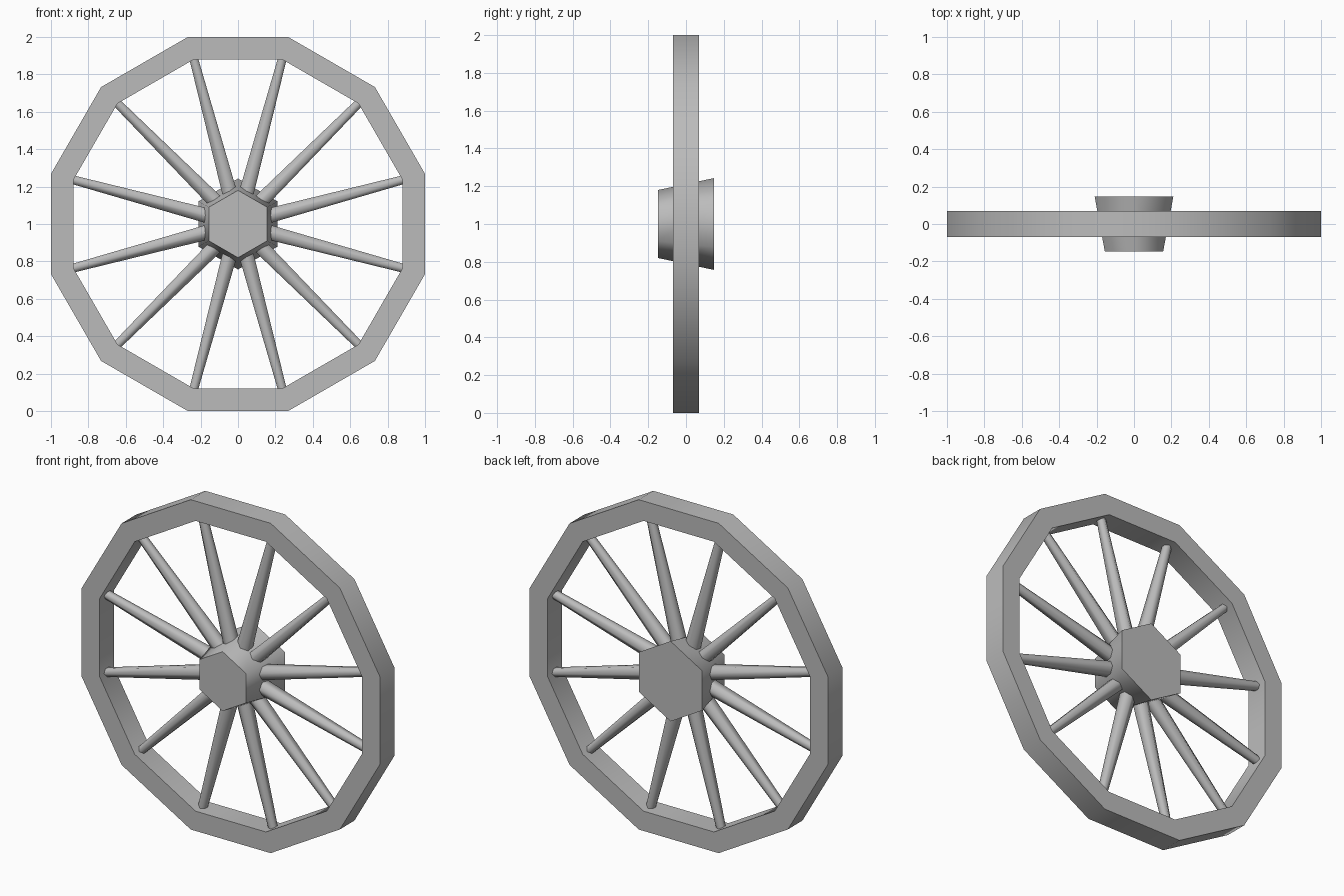
import bpy, bmesh, math
from mathutils import Matrix, Vector

if "Cube" in bpy.data.objects:
    bpy.data.objects.remove(bpy.data.objects["Cube"])

CENTRE = Vector((0, 0, 1))
SIDES = 12
STEP = math.tau / SIDES
CORNER = 1 / math.cos(STEP / 2)   # flat-to-corner radius ratio

grey = bpy.data.materials.new("plain grey")
grey.use_nodes = True
grey.diffuse_color = (0.5, 0.5, 0.5, 1)
grey.node_tree.nodes["Principled BSDF"].inputs["Base Color"].default_value = (0.5, 0.5, 0.5, 1)


def finish(name, bm):
    """Turn a bmesh into a shaded object placed at the wheel centre."""
    bmesh.ops.recalc_face_normals(bm, faces=bm.faces)
    mesh = bpy.data.meshes.new(name)
    bm.to_mesh(mesh)
    bm.free()
    mesh.materials.append(grey)
    obj = bpy.data.objects.new(name, mesh)
    obj.location = CENTRE
    bpy.context.collection.objects.link(obj)
    bpy.ops.object.select_all(action='DESELECT')
    obj.select_set(True)
    bpy.context.view_layer.objects.active = obj
    bpy.ops.object.shade_smooth_by_angle(angle=math.radians(70))
    return obj


# Rim: rectangular section swept around twelve corners
bm = bmesh.new()
section = [(1, -0.07), (1, 0.07), (0.88, 0.07), (0.88, -0.07)]
rings = []
for i in range(SIDES):
    a = STEP * (i + 0.5)
    rings.append([bm.verts.new((r * CORNER * math.cos(a), y, r * CORNER * math.sin(a)))
                  for r, y in section])
for i, ring in enumerate(rings):
    after = rings[(i + 1) % SIDES]
    for j in range(4):
        k = (j + 1) % 4
        bm.faces.new((ring[j], ring[k], after[k], after[j]))
finish("rim", bm)

# Hub: six-sided taper, wider at the back, with a corner at the top
bm = bmesh.new()
bmesh.ops.create_cone(bm, cap_ends=True, segments=6, radius1=0.243, radius2=0.18, depth=0.296,
                      matrix=Matrix.Rotation(math.pi / 2, 4, 'X'))
top = max(bm.verts, key=lambda v: v.co.z).co
bmesh.ops.rotate(bm, verts=bm.verts, cent=(0, 0, 0),
                 matrix=Matrix.Rotation(math.atan2(-top.x, top.z), 3, 'Y'))
finish("hub", bm)

# Spokes: tapered rods running from the hub to the rim corners
LENGTH = 0.91
for i in range(SIDES):
    bm = bmesh.new()
    bmesh.ops.create_cone(bm, cap_ends=True, segments=6, radius1=0.05, radius2=0.027, depth=LENGTH,
                          matrix=Matrix.Rotation(STEP * (i + 0.5), 4, 'Y')
                          @ Matrix.Translation((0, 0, LENGTH / 2)))
    finish(f"spoke_{i + 1}", bm)
